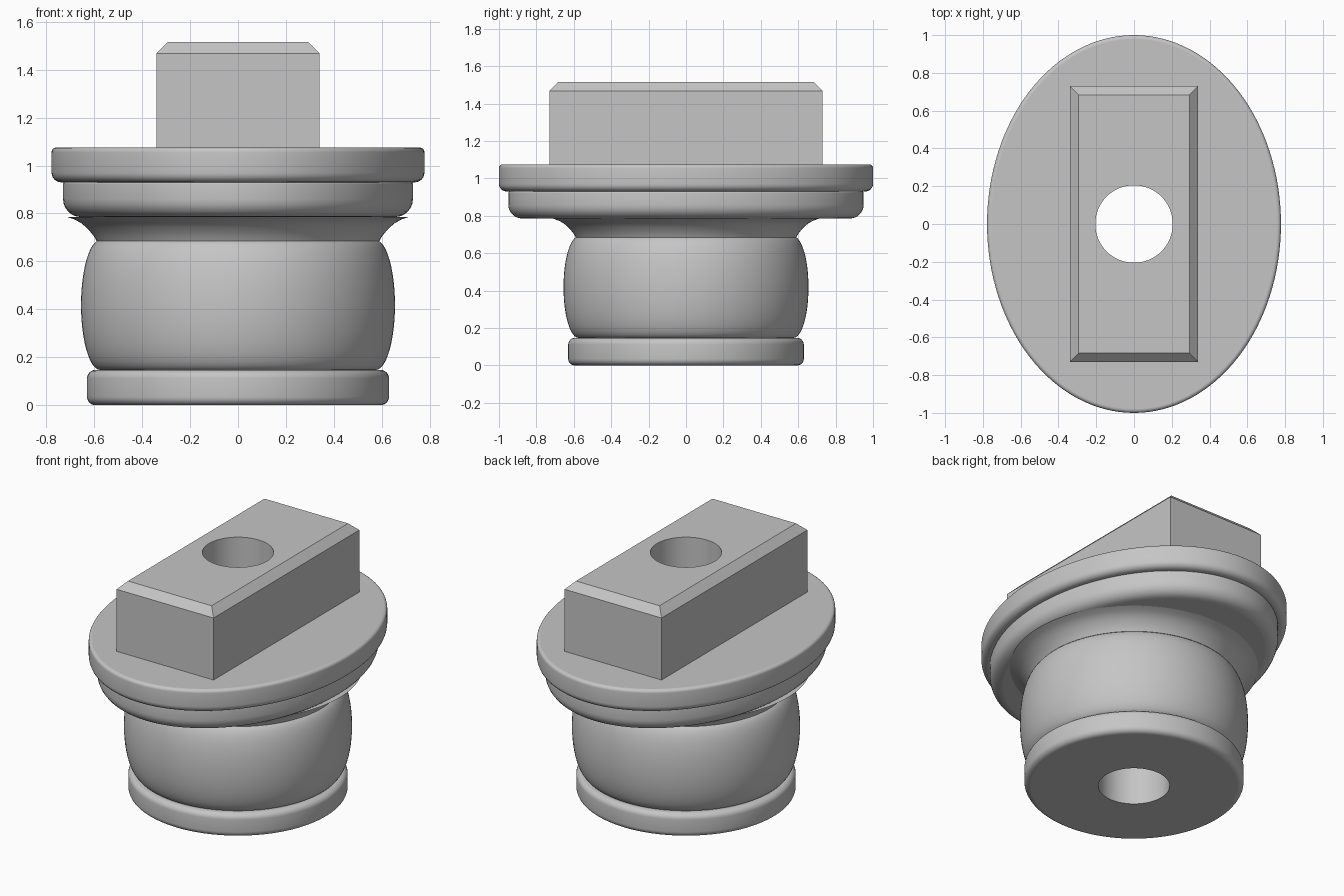
import bpy, bmesh
from math import sin, cos, pi, radians

cube = bpy.data.objects.get("Cube")
if cube:
    bpy.data.objects.remove(cube, do_unlink=True)

GREY = (0.56, 0.56, 0.56, 1)
mat = bpy.data.materials.new("plain grey")
mat.use_nodes = True
mat.diffuse_color = GREY
mat.node_tree.nodes["Principled BSDF"].inputs["Base Color"].default_value = GREY


def finish(bm, name):
    bmesh.ops.recalc_face_normals(bm, faces=bm.faces)
    mesh = bpy.data.meshes.new(name)
    bm.to_mesh(mesh)
    bm.free()
    mesh.materials.append(mat)
    obj = bpy.data.objects.new(name, mesh)
    bpy.context.collection.objects.link(obj)
    return obj


def turned(name, rx, ry, profile, sides=128):
    """Solid with an elliptical plan; profile is (radius offset, z) from bottom to top."""
    bm = bmesh.new()
    angles = [2 * pi * i / sides for i in range(sides)]
    rings = [[bm.verts.new(((rx + d) * cos(a), (ry + d) * sin(a), z)) for a in angles]
             for d, z in profile]
    for low, high in zip(rings, rings[1:]):
        for i in range(sides):
            j = (i + 1) % sides
            bm.faces.new((low[i], low[j], high[j], high[i])).smooth = True
    bm.faces.new(rings[0][::-1])
    bm.faces.new(rings[-1])
    return finish(bm, name)


def rounded(z0, z1, low, high, steps=6):
    """Straight wall with quarter-round lower and upper edges."""
    arc = [pi / 2 * i / steps for i in range(steps + 1)]
    pts = [(low * (sin(a) - 1), z0 + low * (1 - cos(a))) for a in arc]
    return pts + [(high * (cos(a) - 1), z1 - high * (1 - sin(a))) for a in arc]


# Round lower body
bulge = [radians(-90 + 180 * i / 24) for i in range(25)]
parts = [
    turned("base_ring", 0.63, 0.63, rounded(0, 0.147, 0.035, 0.035)),
    turned("barrel", 0.575, 0.575,
           [(0.08 * cos(a), 0.418 + 0.271 * sin(a)) for a in bulge]),
    turned("neck_flare", 0.59, 0.59,
           [(0, 0.685), (0.01, 0.703), (0.025, 0.722), (0.043, 0.742),
            (0.065, 0.76), (0.09, 0.774), (0.125, 0.786)]),
    # Oval upper plates
    turned("oval_step", 0.73, 0.95, rounded(0.785, 0.932, 0.075, 0.01)),
    turned("oval_flange", 0.778, 1.0, rounded(0.93, 1.075, 0.04, 0.02)),
]

# Key block with chamfered top edges
bm = bmesh.new()
bmesh.ops.create_cube(bm, size=1)
for v in bm.verts:
    v.co = (v.co.x * 0.68, v.co.y * 1.46, 1.07 if v.co.z < 0 else 1.515)
top = [e for e in bm.edges if all(v.co.z > 1.5 for v in e.verts)]
bmesh.ops.bevel(bm, geom=top, offset=0.047, segments=1, affect='EDGES')
parts.append(finish(bm, "key_block"))

# Bore through every part
cutter = turned("bore_cutter", 0.205, 0.205, [(0, -0.5), (0, 2)], 64)
cutter.hide_render = True
for part in parts:
    mod = part.modifiers.new("bore", 'BOOLEAN')
    mod.operation = 'DIFFERENCE'
    mod.solver = 'EXACT'
    mod.object = cutter
    bpy.context.view_layer.objects.active = part
    bpy.ops.object.modifier_apply(modifier=mod.name)
bpy.data.objects.remove(cutter, do_unlink=True)
